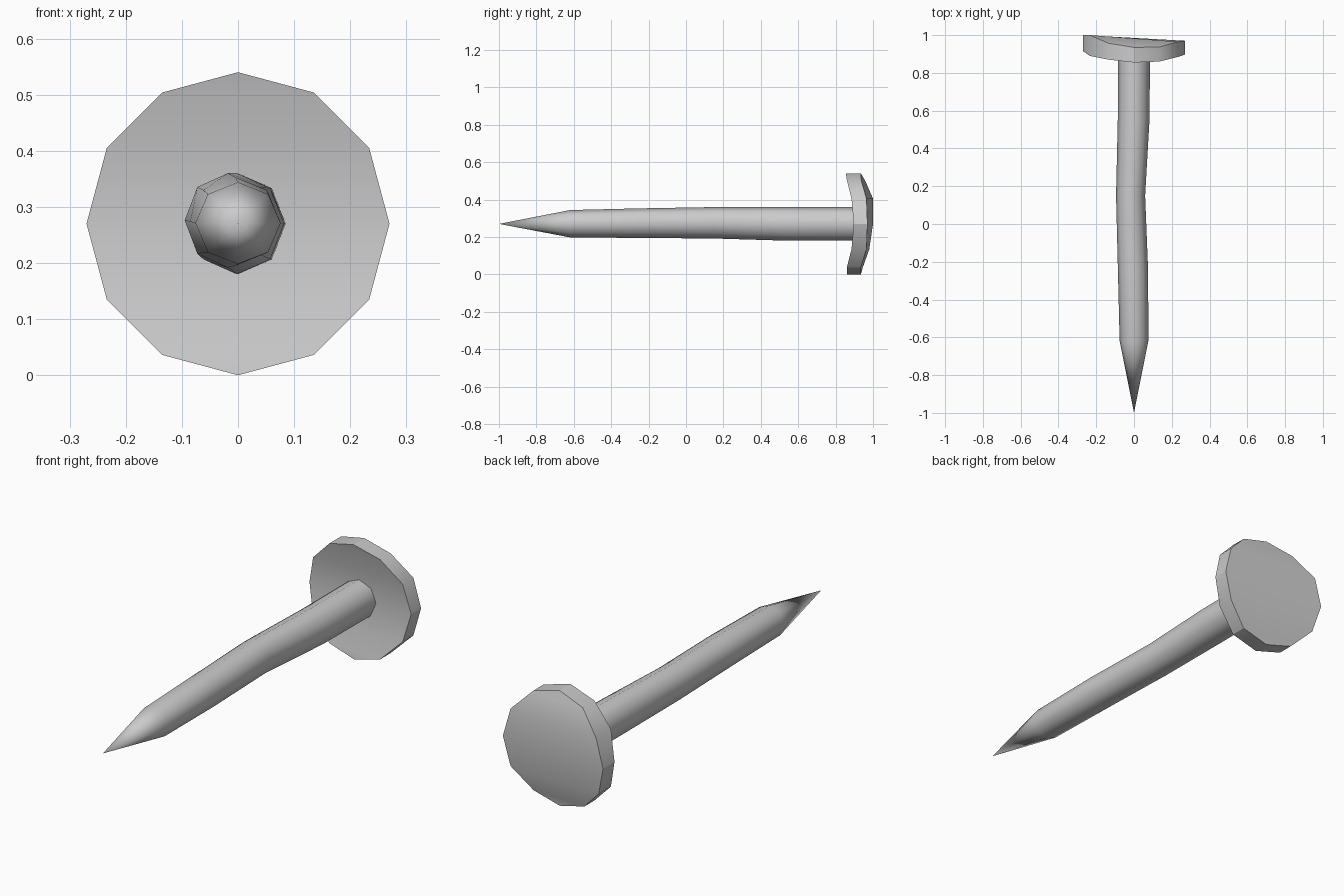
import bpy
from math import sin, cos, radians, tau

if "Cube" in bpy.data.objects:
    bpy.data.objects.remove(bpy.data.objects["Cube"])

CZ = 0.27   # height of the nail axis


def make(name, verts, faces, angle):
    mesh = bpy.data.meshes.new(name)
    mesh.from_pydata(verts, [], faces)
    obj = bpy.data.objects.new(name, mesh)
    bpy.context.collection.objects.link(obj)
    bpy.ops.object.select_all(action='DESELECT')
    obj.select_set(True)
    bpy.context.view_layer.objects.active = obj
    # consistent outward normals
    bpy.ops.object.mode_set(mode='EDIT')
    bpy.ops.mesh.select_all(action='SELECT')
    bpy.ops.mesh.normals_make_consistent(inside=False)
    bpy.ops.object.mode_set(mode='OBJECT')
    bpy.ops.object.shade_smooth_by_angle(angle=radians(angle))
    return obj


# Head: hammered, slightly curved 12-sided disc (y of each rim corner)
back = [.97, .965, .937, .935, .957, 1.0, 1.0, .98, .945, .935, .935, .965]
front = [.897, .885, .86, .855, .87, .89, .915, .89, .87, .86, .86, .885]
N, R = 12, 0.27
verts = [(R * cos(tau * i / N), y, CZ + R * sin(tau * i / N))
         for rim in (front, back) for i, y in enumerate(rim)]
faces = [(i, (i + 1) % N, N + (i + 1) % N, N + i) for i in range(N)]
for o in (0, N):
    # horizontal strips joining left and right corners
    rows = [((3 - k) % N + o, 3 + k + o) for k in range(7)]
    for (a, b), (c, d) in zip(rows, rows[1:]):
        faces.append(tuple(dict.fromkeys((a, b, d, c))))
make("nail_head", verts, faces, 30)

# Shaft: bent octagonal rod, rows are y, x centre, z centre, x radius, z radius
sections = [
    (0.90, 0.000, 0.270, 0.085, 0.090),
    (0.55, -0.002, 0.270, 0.084, 0.090),
    (0.15, -0.018, 0.276, 0.077, 0.084),
    (-0.25, -0.005, 0.274, 0.080, 0.079),
    (-0.62, 0.000, 0.271, 0.076, 0.073),
]
S = 8
verts = [(x + rx * cos(tau * i / S), y, z + rz * sin(tau * i / S))
         for y, x, z, rx, rz in sections for i in range(S)]
faces = [(r * S + i, r * S + (i + 1) % S, (r + 1) * S + (i + 1) % S, (r + 1) * S + i)
         for r in range(len(sections) - 1) for i in range(S)]
# Pointed tip and cap hidden in the head
tip, last = len(verts), (len(sections) - 1) * S
verts.append((0, -1, CZ))
faces += [(last + i, last + (i + 1) % S, tip) for i in range(S)]
faces.append(tuple(range(S)))
make("nail_shaft", verts, faces, 50)
